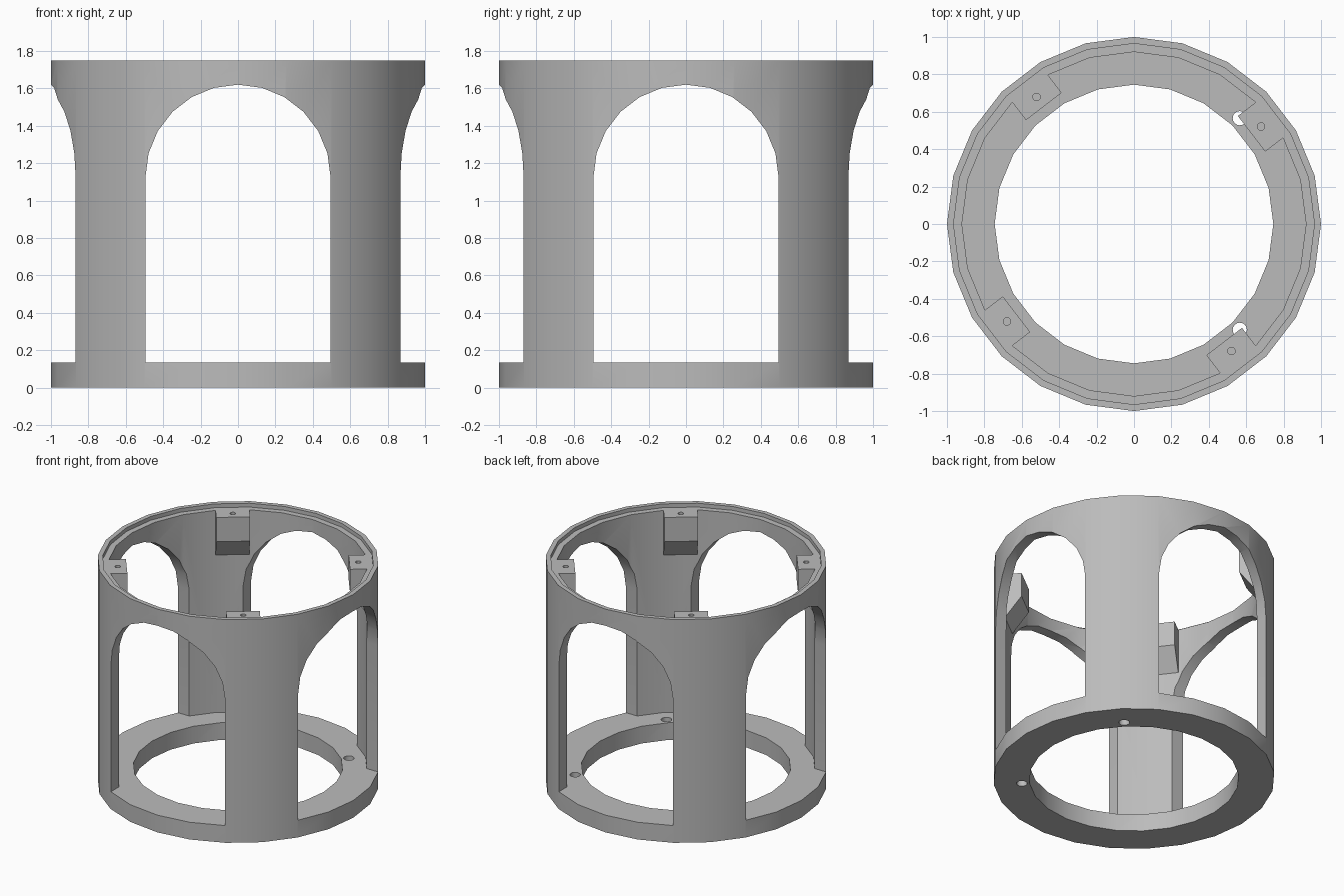
import bpy
import bmesh
from math import sin, cos, pi, radians
from mathutils import Matrix, Vector

SIDES = 24
HEIGHT, LEDGE_Z, BASE_Z = 1.75, 1.72, 0.135
OUTER, LEDGE_R, INNER, BORE = 1.0, 0.965, 0.92, 0.745
HALF_W, SPRING_Z = 0.495, 1.125

if "Cube" in bpy.data.objects:
    bpy.data.objects.remove(bpy.data.objects["Cube"])

grey = bpy.data.materials.new("plain grey")
grey.use_nodes = True
colour = (0.5, 0.5, 0.5, 1)
grey.diffuse_color = colour
grey.node_tree.nodes["Principled BSDF"].inputs["Base Color"].default_value = colour


def make_object(name, bm):
    bmesh.ops.recalc_face_normals(bm, faces=bm.faces)
    mesh = bpy.data.meshes.new(name)
    bm.to_mesh(mesh)
    bm.free()
    mesh.materials.append(grey)
    obj = bpy.data.objects.new(name, mesh)
    bpy.context.collection.objects.link(obj)
    return obj


def prism(name, points, extrude, matrix):
    """Extrude a closed outline and place it."""
    bm = bmesh.new()
    face = bm.faces.new([bm.verts.new(p) for p in points])
    ext = bmesh.ops.extrude_face_region(bm, geom=[face], use_keep_orig=True)
    moved = [v for v in ext["geom"] if isinstance(v, bmesh.types.BMVert)]
    bmesh.ops.translate(bm, verts=moved, vec=extrude)
    bm.transform(matrix)
    return make_object(name, bm)


def cylinder(name, radius, z0, z1, x, turn):
    ring = [(x + radius * cos(2 * pi * i / 16), radius * sin(2 * pi * i / 16), z0)
            for i in range(16)]
    return prism(name, ring, (0, 0, z1 - z0), turn)


def cut(target, cutter):
    mod = target.modifiers.new("cut", 'BOOLEAN')
    mod.operation = 'DIFFERENCE'
    mod.solver = 'EXACT'
    mod.object = cutter
    cutter.hide_render = True
    bpy.context.view_layer.objects.active = target
    bpy.ops.object.modifier_apply(modifier=mod.name)
    bpy.data.objects.remove(cutter)


def spin(angle):
    return Matrix.Rotation(radians(angle), 4, 'Z')


# Body: base ring, wall and stepped rim revolved from one profile
profile = [(BORE, 0), (OUTER, 0), (OUTER, HEIGHT), (LEDGE_R, HEIGHT),
           (LEDGE_R, LEDGE_Z), (INNER, LEDGE_Z), (INNER, BASE_Z), (BORE, BASE_Z)]
bm = bmesh.new()
rings = [[bm.verts.new(spin(360 * i / SIDES) @ Vector((r, 0, z))) for r, z in profile]
         for i in range(SIDES)]
for i, ring in enumerate(rings):
    following = rings[(i + 1) % SIDES]
    for j in range(len(profile)):
        k = (j + 1) % len(profile)
        bm.faces.new((ring[j], following[j], following[k], ring[k]))
body = make_object("body", bm)

# Arched windows through both axes
arch = [(-HALF_W, -2, BASE_Z), (HALF_W, -2, BASE_Z)]
arch += [(HALF_W * cos(pi * i / 12), -2, SPRING_Z + HALF_W * sin(pi * i / 12))
         for i in range(13)]
for angle in (0, 90):
    cut(body, prism("window_cutter", arch, (0, 4, 0), spin(angle)))

# Bolt holes in the base ring
for angle in (45, 135, 225, 315):
    cut(body, cylinder("bolt_cutter", 0.038, -0.1, 0.3, 0.8, spin(angle)))

# Screw blocks under the rim, each filling one wall facet
wall_x = INNER * cos(pi / SIDES)
half = INNER * sin(pi / SIDES)
side = [(wall_x, -half, LEDGE_Z), (0.792, -half, LEDGE_Z),
        (0.792, -half, 1.53), (wall_x, -half, 1.37)]
parts = [body]
for n, label in enumerate(("back_left", "back_right", "front_right", "front_left")):
    turn = spin(37.5 + 90 * n)
    block = prism("screw_block_" + label, side, (0, 2 * half, 0), turn)
    cut(block, cylinder("screw_cutter", 0.02, 1.6, 1.8, 0.856, turn))
    parts.append(block)

# Smooth the round walls, keep the edges sharp
bpy.ops.object.select_all(action='DESELECT')
for obj in parts:
    obj.select_set(True)
bpy.context.view_layer.objects.active = body
bpy.ops.object.shade_smooth_by_angle(angle=radians(30))
